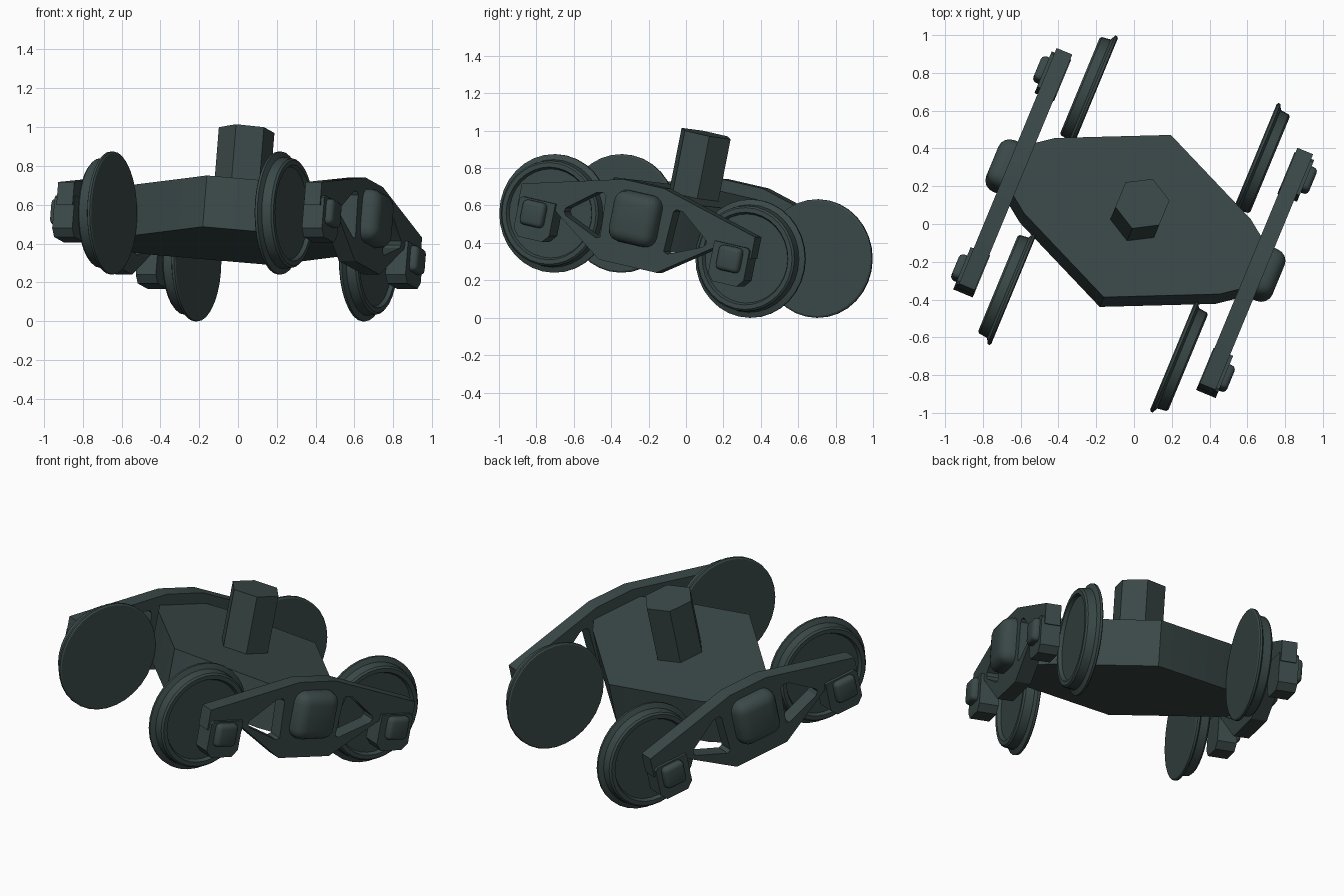
import bpy, bmesh, math
from mathutils import Matrix, Vector

cube = bpy.data.objects.get("Cube")
if cube:
    bpy.data.objects.remove(cube, do_unlink=True)

# One dark painted-iron colour
iron = bpy.data.materials.new("dark_green_grey_iron")
iron.use_nodes = True
COLOUR = (0.042, 0.066, 0.064, 1)
iron.diffuse_color = COLOUR
iron.node_tree.nodes["Principled BSDF"].inputs["Base Color"].default_value = COLOUR

# The whole truck is turned and pitched: local x = axle, y = along rails, z = up
POSE = (Matrix.Translation((0, 0, 0.437))
        @ Matrix.Rotation(math.radians(-22.5), 4, 'Z')
        @ Matrix.Rotation(math.radians(-12), 4, 'X'))
AXLE_Y = 0.58


def finish(name, bm, angle=30):
    bmesh.ops.recalc_face_normals(bm, faces=bm.faces)
    mesh = bpy.data.meshes.new(name)
    bm.to_mesh(mesh)
    bm.free()
    mesh.materials.clear()
    mesh.materials.append(iron)
    for p in mesh.polygons:
        p.material_index = 0
    obj = bpy.data.objects.new(name, mesh)
    bpy.context.collection.objects.link(obj)
    obj.matrix_world = POSE
    bpy.ops.object.select_all(action='DESELECT')
    obj.select_set(True)
    bpy.context.view_layer.objects.active = obj
    bpy.ops.object.shade_smooth_by_angle(angle=math.radians(angle))
    return obj


def plate(name, loops, lo, hi, axes):
    """Extrude flat loops (first is the outline, the rest holes) from lo to hi."""
    curve = bpy.data.curves.new(name, 'CURVE')
    curve.dimensions = '2D'
    curve.fill_mode = 'BOTH'
    curve.extrude = (hi - lo) / 2
    for loop in loops:
        spline = curve.splines.new('POLY')
        spline.points.add(len(loop) - 1)
        for point, (a, b) in zip(spline.points, loop):
            point.co = (a, b, 0, 1)
        spline.use_cyclic_u = True
    temp = bpy.data.objects.new(name + "_curve", curve)
    bpy.context.collection.objects.link(temp)
    mesh = bpy.data.meshes.new_from_object(
        temp.evaluated_get(bpy.context.evaluated_depsgraph_get()))
    bm = bmesh.new()
    bm.from_mesh(mesh)
    bpy.data.objects.remove(temp, do_unlink=True)
    bpy.data.meshes.remove(mesh)
    bmesh.ops.remove_doubles(bm, verts=bm.verts, dist=0.0001)
    for v in bm.verts:
        a, b, c = v.co
        c += (lo + hi) / 2
        v.co = (c, a, b) if axes == 'side' else (a, b, c)
    return finish(name, bm)


def rounded_block(name, lo, hi, radius, segments):
    lo, hi = Vector(lo), Vector(hi)
    bm = bmesh.new()
    bmesh.ops.create_cube(bm, size=1)
    for v in bm.verts:
        v.co = [(lo[i] + hi[i]) / 2 + v.co[i] * (hi[i] - lo[i]) for i in range(3)]
    bmesh.ops.bevel(bm, geom=bm.edges[:], offset=radius, segments=segments,
                    profile=0.5, affect='EDGES')
    return finish(name, bm, 40)


def wheel(name, side, y):
    # Flange on the inner side, tread, then a recessed outer face
    profile = [(0.455, 0), (0.455, 0.308), (0.461, 0.317), (0.474, 0.317),
               (0.487, 0.288), (0.535, 0.282), (0.545, 0.272),
               (0.545, 0.248), (0.525, 0.238), (0.525, 0)]
    bm = bmesh.new()
    verts = [bm.verts.new((side * x, y, r)) for x, r in profile]
    edges = [bm.edges.new(pair) for pair in zip(verts, verts[1:])]
    bmesh.ops.spin(bm, geom=verts + edges, cent=(0, y, 0), axis=(1, 0, 0),
                   angle=math.tau, steps=32)
    bmesh.ops.remove_doubles(bm, verts=bm.verts, dist=0.0001)
    return finish(name, bm)


def both_ends(half):
    """Complete a half outline, running from +y to the middle, by mirroring y."""
    return half + [(-y, z) for y, z in reversed(half)]


# Centre bolster: wide in the middle, narrowing to the side frames
quarter = [(0, 0.475), (0.56, 0.22), (0.68, 0.13)]
right = quarter + [(x, -y) for x, y in reversed(quarter)]
bolster_outline = right + [(-x, -y) for x, y in right[1:-1]]
plate("bolster", [bolster_outline], -0.05, 0.22, 'top')

# Hexagonal pivot pin
hexagon = [(0.145 * math.sin(i * math.pi / 3), 0.145 * math.cos(i * math.pi / 3))
           for i in range(6)]
plate("pivot_pin", [hexagon], 0.2, 0.56, 'top')

# Side frame outline with a triangular window each side of the middle
lower = [(0.17, -0.165), (0.475, 0.04), (0.69, 0.02), (0.69, 0.14), (0.12, 0.285)]
frame_outline = both_ends(lower)
window = [(0.2, 0.175), (0.215, 0.19), (0.255, 0.185), (0.415, 0.065),
          (0.42, 0.045), (0.405, 0.025), (0.21, -0.055), (0.188, -0.045)]
windows = [[(s * y, z) for y, z in window] for s in (1, -1)]
box = [(0.47, 0.075), (0.47, -0.1), (0.505, -0.14), (0.645, -0.14),
       (0.68, -0.1), (0.68, 0.06), (0.665, 0.075)]

for side, label in ((1, "left"), (-1, "right")):
    def span(a, b):
        return sorted((side * a, side * b))

    lo, hi = span(0.645, 0.735)
    plate(f"side_frame_{label}", [frame_outline] + windows, lo, hi, 'side')
    lo, hi = span(0.62, 0.82)
    rounded_block(f"bolster_end_{label}", (lo, -0.135, -0.045), (hi, 0.135, 0.235), 0.065, 4)
    for end, place in ((-1, "front"), (1, "back")):
        lo, hi = span(0.64, 0.752)
        plate(f"axle_box_{place}_{label}", [[(end * y, z) for y, z in box]], lo, hi, 'side')
        lo, hi = span(0.71, 0.79)
        y = end * AXLE_Y
        rounded_block(f"bearing_cap_{place}_{label}",
                      (lo, y - 0.068, -0.07), (hi, y + 0.068, 0.066), 0.025, 3)
        wheel(f"wheel_{place}_{label}", side, y)
